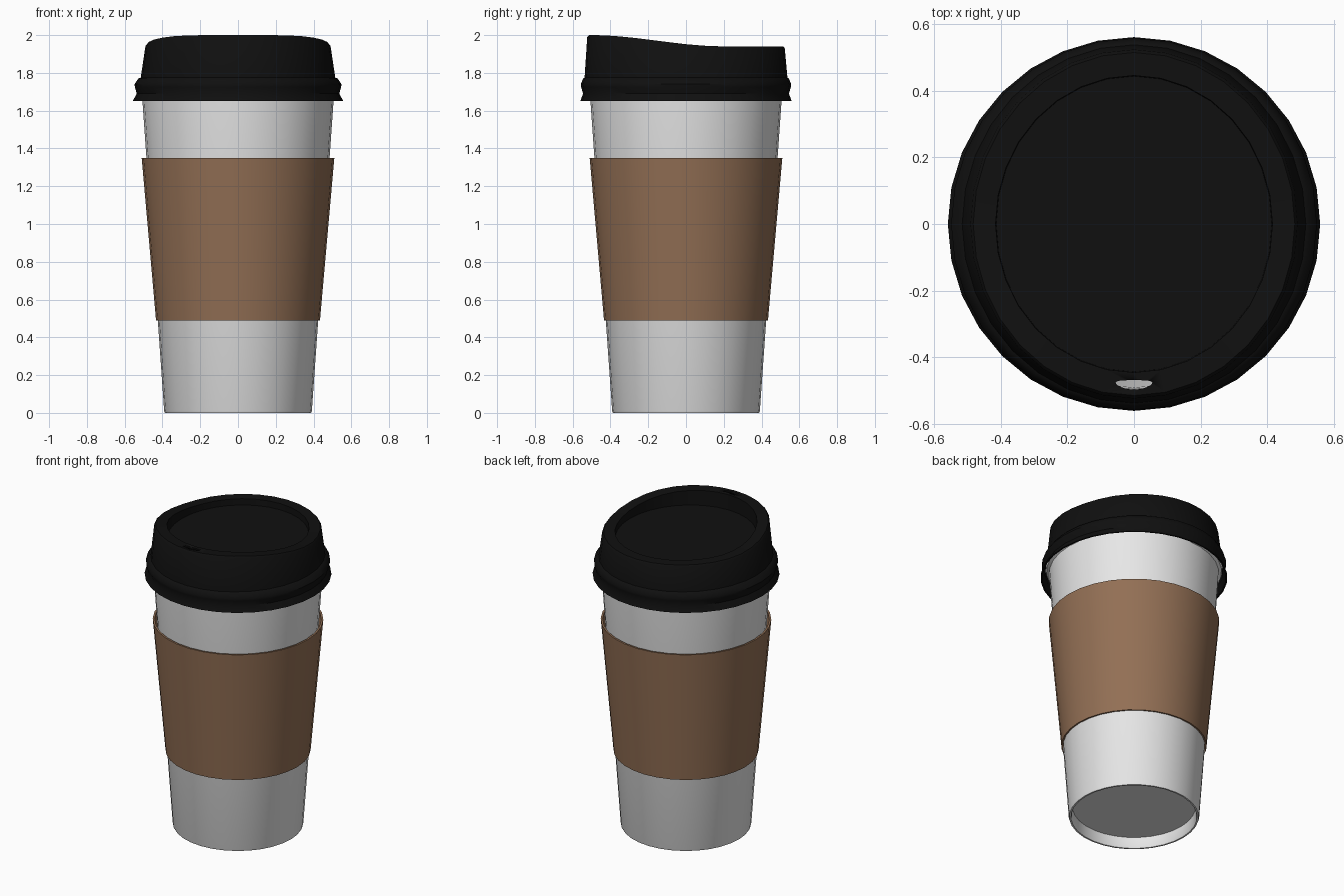
import bpy, bmesh, math

if "Cube" in bpy.data.objects:
    bpy.data.objects.remove(bpy.data.objects["Cube"])

SEG = 32


def material(name, col):
    m = bpy.data.materials.new(name)
    m.diffuse_color = (*col, 1)
    m.use_nodes = True
    m.node_tree.nodes["Principled BSDF"].inputs["Base Color"].default_value = m.diffuse_color
    return m


WHITE = material("cup white", (0.8, 0.8, 0.8))
BROWN = material("cardboard brown", (0.29, 0.16, 0.09))
BLACK = material("lid black", (0.005, 0.005, 0.005))


def loft(name, rings, mat, closed=False, angle=40):
    """Skin a stack of point rings; cap the ends, or join last to first."""
    bm = bmesh.new()
    loops = [[bm.verts.new(p) for p in r] for r in rings]
    pairs = list(zip(loops, loops[1:]))
    if closed:
        pairs.append((loops[-1], loops[0]))
    else:
        bm.faces.new(loops[0])
        bm.faces.new(loops[-1])
    for a, b in pairs:
        n = len(a)
        for i in range(n):
            j = (i + 1) % n
            bm.faces.new((a[i], a[j], b[j], b[i]))
    bmesh.ops.recalc_face_normals(bm, faces=bm.faces[:])
    me = bpy.data.meshes.new(name)
    bm.to_mesh(me)
    bm.free()
    me.materials.append(mat)
    ob = bpy.data.objects.new(name, me)
    bpy.context.collection.objects.link(ob)
    activate(ob)
    bpy.ops.object.shade_smooth_by_angle(angle=math.radians(angle))
    return ob


def activate(ob):
    bpy.ops.object.select_all(action='DESELECT')
    ob.select_set(True)
    bpy.context.view_layer.objects.active = ob


def ring(rx, ry, height):
    """Elliptical ring; height may be a function of y."""
    pts = []
    for i in range(SEG):
        a = 2 * math.pi * i / SEG
        x, y = rx * math.cos(a), ry * math.sin(a)
        pts.append((x, y, height(y) if callable(height) else height))
    return pts


# Cup: recessed base, tapered wall, rolled rim, hollow inside
cup_profile = [(0.368, 0.07), (0.372, 0.01), (0.377, 0.0), (0.387, 0.0),
               (0.391, 0.01), (0.508, 1.68), (0.524, 1.69), (0.53, 1.71),
               (0.525, 1.73), (0.51, 1.74), (0.495, 1.73), (0.49, 1.70),
               (0.375, 0.09)]
loft("cup", [ring(r, r, z) for r, z in cup_profile], WHITE)

# Cardboard sleeve: flares slightly away from the cup at the top
sleeve_profile = [(0.434, 0.49), (0.51, 1.35), (0.498, 1.35), (0.424, 0.49)]
loft("sleeve", [ring(r, r, z) for r, z in sleeve_profile], BROWN, closed=True)


# Lid: ridge is high at the front and sweeps down to the back
def ridge(offset):
    def f(y):
        t = min(1, max(0, (y + 0.5) / 0.7))
        return 2.0 - 0.06 * t * t * (3 - 2 * t) + offset
    return f


lid_rings = [
    # outside, from the sunken centre to the skirt
    (0.413, 0.443, 1.90), (0.415, 0.445, ridge(0)), (0.482, 0.514, ridge(0)),
    (0.490, 0.523, ridge(-0.01)), (0.515, 0.537, 1.775), (0.528, 0.545, 1.77),
    (0.548, 0.557, 1.74), (0.546, 0.555, 1.725), (0.536, 0.545, 1.69),
    (0.558, 0.560, 1.65),
    # inside of the shell
    (0.548, 0.550, 1.65), (0.531, 0.535, 1.69), (0.537, 0.542, 1.735),
    (0.503, 0.523, 1.765), (0.476, 0.508, ridge(-0.015)),
    (0.428, 0.458, ridge(-0.015)), (0.426, 0.456, 1.885)]
lid = loft("lid", [ring(*r) for r in lid_rings], BLACK)


# Sip hole: a slightly bent oval cut through the ridge
def hole(z):
    pts = []
    for i in range(24):
        a = 2 * math.pi * i / 24
        x = 0.055 * math.cos(a)
        pts.append((x, -0.482 + 0.014 * math.sin(a) + 2 * x * x, z))
    return pts


cutter = loft("sip_hole_cutter", [hole(1.95), hole(2.05)], BLACK)
cutter.hide_render = True
cut = lid.modifiers.new("sip_hole", 'BOOLEAN')
cut.operation = 'DIFFERENCE'
cut.solver = 'EXACT'
cut.object = cutter
activate(lid)
bpy.ops.object.modifier_move_to_index(modifier=cut.name, index=0)
bpy.ops.object.modifier_apply(modifier=cut.name)
bpy.data.objects.remove(cutter)
